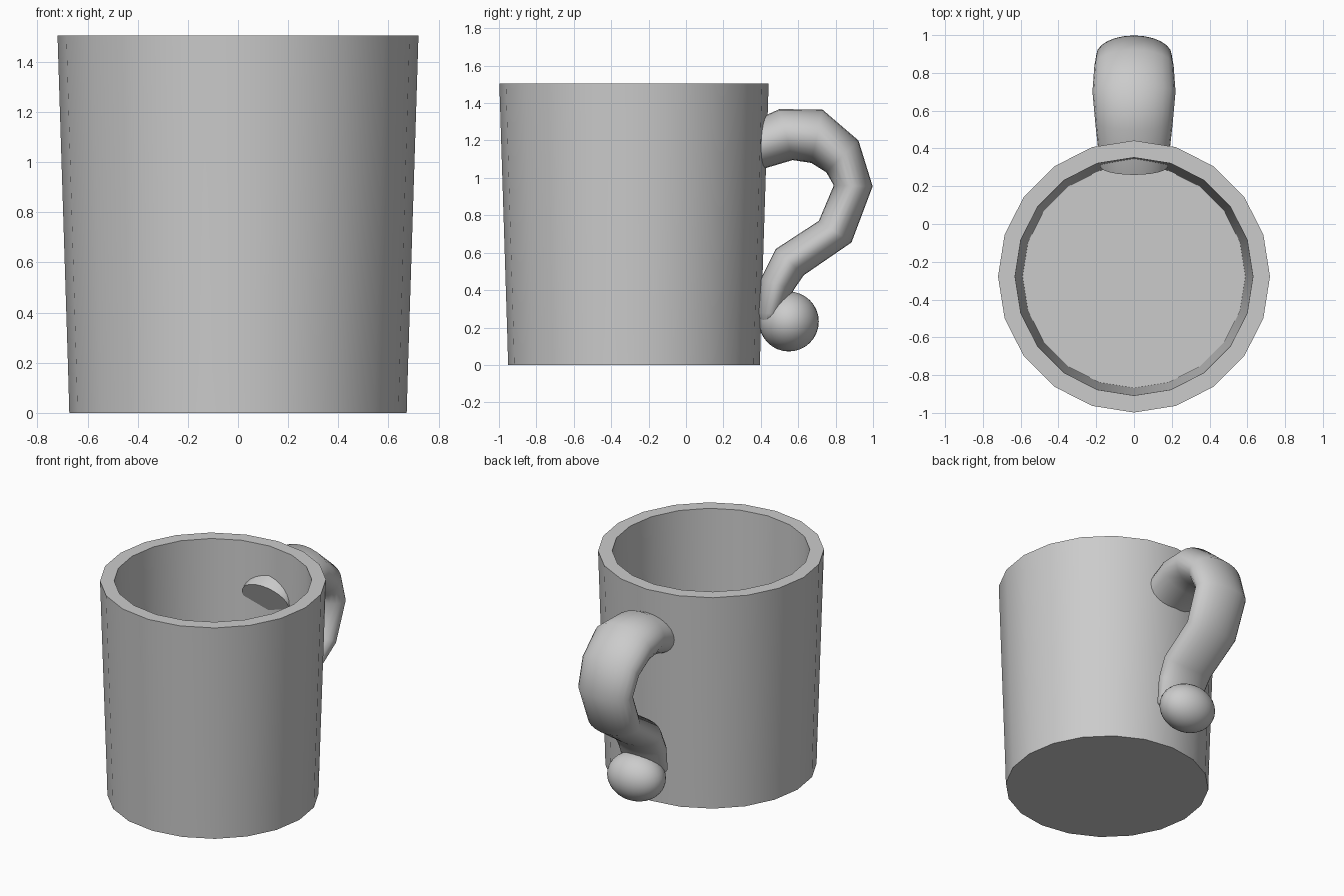
import bpy, bmesh
from math import sin, cos, tau, radians

if "Cube" in bpy.data.objects:
    bpy.data.objects.remove(bpy.data.objects["Cube"])

def skin(name, rings, angle, cap_start=True, cap_end=True):
    """Bridge equal-sized rings of points into a closed tube and shade it."""
    bm = bmesh.new()
    loops = [[bm.verts.new(p) for p in ring] for ring in rings]
    n = len(loops[0])
    for a, b in zip(loops, loops[1:]):
        for i in range(n):
            j = (i + 1) % n
            bm.faces.new((a[i], a[j], b[j], b[i]))
    if cap_start:
        bm.faces.new(loops[0][::-1])
    if cap_end:
        bm.faces.new(loops[-1])
    bmesh.ops.recalc_face_normals(bm, faces=bm.faces)
    mesh = bpy.data.meshes.new(name)
    bm.to_mesh(mesh)
    bm.free()
    obj = bpy.data.objects.new(name, mesh)
    bpy.context.collection.objects.link(obj)
    shade(obj, angle)
    return obj

def shade(obj, angle):
    bpy.ops.object.select_all(action='DESELECT')
    obj.select_set(True)
    bpy.context.view_layer.objects.active = obj
    bpy.ops.object.shade_smooth_by_angle(angle=radians(angle))

# Cup: 20-sided tapered wall, rim and inner floor
SIDES, CUP_Y = 20, -0.278
profile = [(0.673, 0), (0.678, 0.18), (0.72, 1.505), (0.63, 1.505), (0.59, 0.18)]
skin("cup", [[(r * cos(tau * i / SIDES), CUP_Y + r * sin(tau * i / SIDES), z)
              for i in range(SIDES)] for r, z in profile], 30)

# Handle: oval sections given by outer (y, z), inner (y, z) and half width
sections = [
    ((0.26, 1.26), (0.35, 1.03), 0.18),
    ((0.50, 1.368), (0.57, 1.095), 0.205),
    ((0.73, 1.365), (0.67, 1.08), 0.22),
    ((0.922, 1.20), (0.75, 1.03), 0.21),
    ((0.998, 0.955), (0.79, 0.96), 0.20),
    ((0.885, 0.655), (0.71, 0.77), 0.195),
    ((0.63, 0.48), (0.48, 0.62), 0.19),
    ((0.575, 0.40), (0.40, 0.46), 0.18),
    ((0.52, 0.27), (0.38, 0.28), 0.165),
    ((0.50, 0.22), (0.405, 0.215), 0.12),
]
rings = []
for (oy, oz), (iy, iz), w in sections:
    ring = []
    for i in range(24):
        c, s = cos(tau * i / 24), sin(tau * i / 24)
        ring.append((w * s, (oy + iy) / 2 + c * (oy - iy) / 2,
                     (oz + iz) / 2 + c * (oz - iz) / 2))
    rings.append(ring)
skin("handle", rings, 60)

# Ball at the lower end of the handle
bpy.ops.mesh.primitive_uv_sphere_add(segments=32, ring_count=16, radius=1,
                                     location=(0, 0.55, 0.232))
ball = bpy.context.object
ball.name = "handle_ball"
ball.scale = (0.2, 0.16, 0.16)
bpy.ops.object.transform_apply(location=False, rotation=False, scale=True)
shade(ball, 60)
